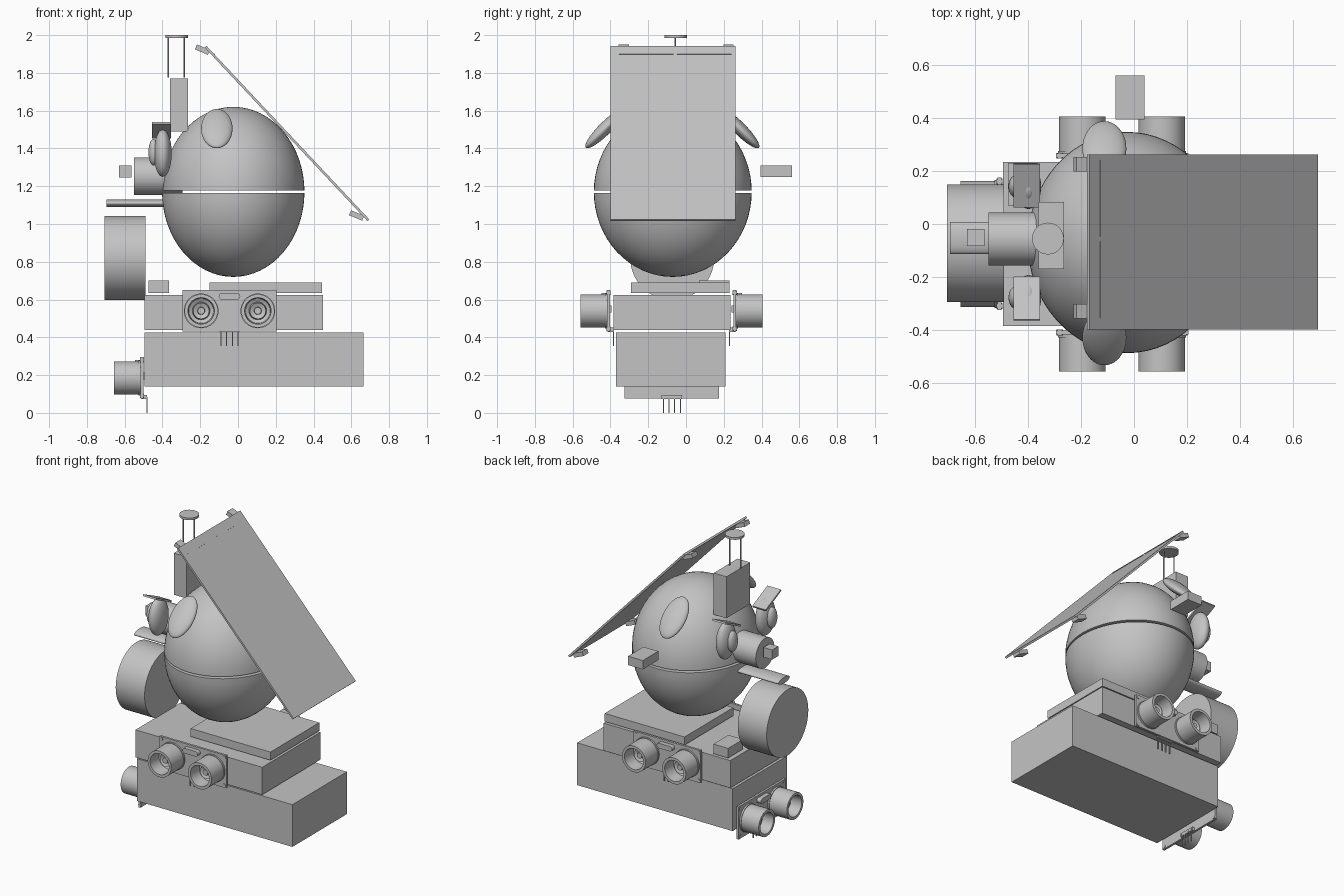
import bpy, bmesh, math
from mathutils import Matrix, Vector, Euler

cube = bpy.data.objects.get("Cube")
if cube:
    bpy.data.objects.remove(cube, do_unlink=True)

grey = bpy.data.materials.new("plain grey")
grey.use_nodes = True
GREY = (0.55, 0.55, 0.55, 1)
grey.diffuse_color = GREY
grey.node_tree.nodes["Principled BSDF"].inputs["Base Color"].default_value = GREY


def finish(name, bm, matrix=Matrix()):
    bmesh.ops.recalc_face_normals(bm, faces=bm.faces)
    mesh = bpy.data.meshes.new(name)
    bm.to_mesh(mesh)
    bm.free()
    mesh.materials.append(grey)
    mesh.shade_smooth()
    mesh.set_sharp_from_angle(angle=math.radians(35))
    obj = bpy.data.objects.new(name, mesh)
    obj.matrix_world = matrix
    bpy.context.collection.objects.link(obj)
    return obj


def place(loc, rot=(0, 0, 0)):
    return Matrix.Translation(loc) @ Euler(rot).to_matrix().to_4x4()


def box(name, size, matrix):
    bm = bmesh.new()
    bmesh.ops.create_cube(bm, size=1)
    bmesh.ops.scale(bm, vec=size, verts=bm.verts)
    return finish(name, bm, matrix)


def span_box(name, x, y, z):
    spans = (x, y, z)
    return box(name, [b - a for a, b in spans], place([(a + b) / 2 for a, b in spans]))


def cylinder(name, radius, depth, matrix, stretch=(1, 1, 1), sides=48):
    bm = bmesh.new()
    bmesh.ops.create_cone(bm, cap_ends=True, segments=sides, radius1=radius,
                          radius2=radius, depth=depth)
    bmesh.ops.scale(bm, vec=stretch, verts=bm.verts)
    return finish(name, bm, matrix)


def ellipsoid(name, radii, matrix, keep=0, gap=0):
    """Whole ellipsoid, or its upper (1) or lower (-1) capped half."""
    bm = bmesh.new()
    bmesh.ops.create_uvsphere(bm, u_segments=64, v_segments=32, radius=1)
    bmesh.ops.scale(bm, vec=radii, verts=bm.verts)
    if keep:
        bmesh.ops.bisect_plane(bm, geom=bm.verts[:] + bm.edges[:] + bm.faces[:],
                               plane_co=(0, 0, keep * gap), plane_no=(0, 0, keep),
                               clear_inner=True)
        bmesh.ops.holes_fill(bm, edges=[e for e in bm.edges if e.is_boundary])
    return finish(name, bm, matrix)


def lathe(name, profile, matrix):
    """Revolve (radius, y) points around the y axis."""
    bm = bmesh.new()
    verts = [bm.verts.new((r, y, 0)) for r, y in profile]
    edges = [bm.edges.new(pair) for pair in zip(verts, verts[1:])]
    bmesh.ops.spin(bm, geom=verts + edges, cent=(0, 0, 0), axis=(0, 1, 0),
                   angle=math.tau, steps=48, use_merge=True)
    bmesh.ops.remove_doubles(bm, verts=bm.verts, dist=1e-5)
    return finish(name, bm, matrix)


X_AXIS = (0, math.pi / 2, 0)
Y_AXIS = (math.pi / 2, 0, 0)

# Stepped base
span_box("lower_base", (-0.495, 0.665), (-0.37, 0.21), (0.14, 0.425))
span_box("upper_base", (-0.495, 0.45), (-0.385, 0.235), (0.44, 0.625))
span_box("top_plate", (-0.15, 0.445), (-0.29, 0.23), (0.635, 0.69))
span_box("small_block", (-0.475, -0.365), (0.07, 0.23), (0.635, 0.70))

# Twin-barrel distance sensors, modelled facing -y then turned into place
BARREL = [(0, 0), (0.088, 0), (0.088, -0.148), (0.07, -0.148), (0.065, -0.06),
          (0.047, -0.05), (0.042, -0.085), (0.02, -0.075), (0.018, -0.09), (0, -0.09)]


def sensor(side, loc, turn):
    base = place(loc, (0, 0, turn))

    def at(*p, rot=(0, 0, 0)):
        return base @ place(p, rot)

    box(side + "_sensor_board", (0.5, 0.015, 0.22), at(0, 0, 0))
    for sx in (-1, 1):
        lathe(side + "_sensor_barrel", BARREL, at(sx * 0.15, 0, 0))
        cylinder(side + "_sensor_collar", 0.092, 0.012, at(sx * 0.15, -0.012, 0, rot=Y_AXIS))
        for sz in (-1, 1):
            cylinder(side + "_sensor_bolt", 0.012, 0.022,
                     at(sx * 0.235, 0, sz * 0.095, rot=Y_AXIS), sides=16)
    # Oval crystal can
    box(side + "_sensor_crystal", (0.08, 0.035, 0.034), at(0, -0.02, 0.077))
    for sx in (-1, 1):
        cylinder(side + "_sensor_crystal_end", 0.017, 0.035,
                 at(sx * 0.04, -0.02, 0.077, rot=Y_AXIS), sides=20)
    # Connector, pins and chips on the rear
    box(side + "_sensor_connector", (0.11, 0.03, 0.022), at(0, 0.012, -0.1))
    for i in range(4):
        box(side + "_sensor_pin", (0.006, 0.006, 0.085), at((i - 1.5) * 0.03, 0.027, -0.1425))
    for x in (-0.15, 0, 0.15):
        box(side + "_sensor_chip", (0.06, 0.01, 0.035), at(x, 0.011, 0.01))


sensor("front", (-0.045, -0.41, 0.54), 0)
sensor("back", (-0.045, 0.258, 0.54), math.pi)
sensor("end", (-0.508, -0.075, 0.185), -math.pi / 2)

# Round head in two halves with a thin gap
for name, half in (("upper_head", 1), ("lower_head", -1)):
    ellipsoid(name, (0.377, 0.418, 0.45), place((-0.025, -0.07, 1.17)), half, 0.007)

# Face: drum, mouth, nose
cylinder("drum", 0.222, 0.215, place((-0.598, -0.073, 0.82), X_AXIS), sides=64)
cylinder("mouth", 1, 0.31, place((-0.54, -0.053, 1.11), X_AXIS), (0.02, 0.06, 1))
cylinder("nose", 0.1, 0.255, place((-0.4225, -0.057, 1.253), X_AXIS))
span_box("nose_tip", (-0.63, -0.565), (-0.083, -0.018), (1.245, 1.31))

# Mirrored eyes, brows and ears
MID = -0.068
for s, side in ((1, "back"), (-1, "front")):
    ellipsoid(side + "_eye", (0.047, 0.085, 0.125), place((-0.398, MID + s * 0.21, 1.375)))
    ellipsoid(side + "_pupil", (0.027, 0.042, 0.07), place((-0.447, MID + s * 0.21, 1.38)))
    box(side + "_brow", (0.1, 0.178, 0.012),
        place((-0.405, MID + s * 0.214, 1.497), (s * 0.44, 0, 0)))
    ellipsoid(side + "_ear", (0.083, 0.143, 0.034),
              place((-0.112, -0.0725 + s * 0.357, 1.505), (-s * math.pi / 4, 0, 0)))

# Side block behind the head
span_box("back_block", (-0.07, 0.04), (0.395, 0.56), (1.25, 1.31))

# Tower with a disc on two rods
span_box("tower", (-0.36, -0.265), (-0.17, 0.083), (1.49, 1.77))
cylinder("tower_disc", 0.06, 0.015, place((-0.325, -0.055, 1.9925)), sides=32)
for x in (-0.368, -0.285):
    cylinder("tower_rod", 0.004, 0.215, place((x, -0.058, 1.8825)), sides=8)

# Sloping panel with end strips and four feet
tilt = math.atan2(0.925, 0.868)
panel = place((0.259, -0.068, 1.4795), (0, tilt, 0))
box("panel", (1.26, 0.662, 0.013), panel)
for y in (-0.143, 0.165):
    box("panel_strip", (0.006, 0.29, 0.003), panel @ place((-0.57, y, 0.007)))
for y in (-0.33, 0.225):
    for x, z in ((-0.188, 1.923), (0.628, 1.045)):
        box("panel_foot", (0.075, 0.055, 0.028), place((x, y, z), (0, 0.4, 0)))
